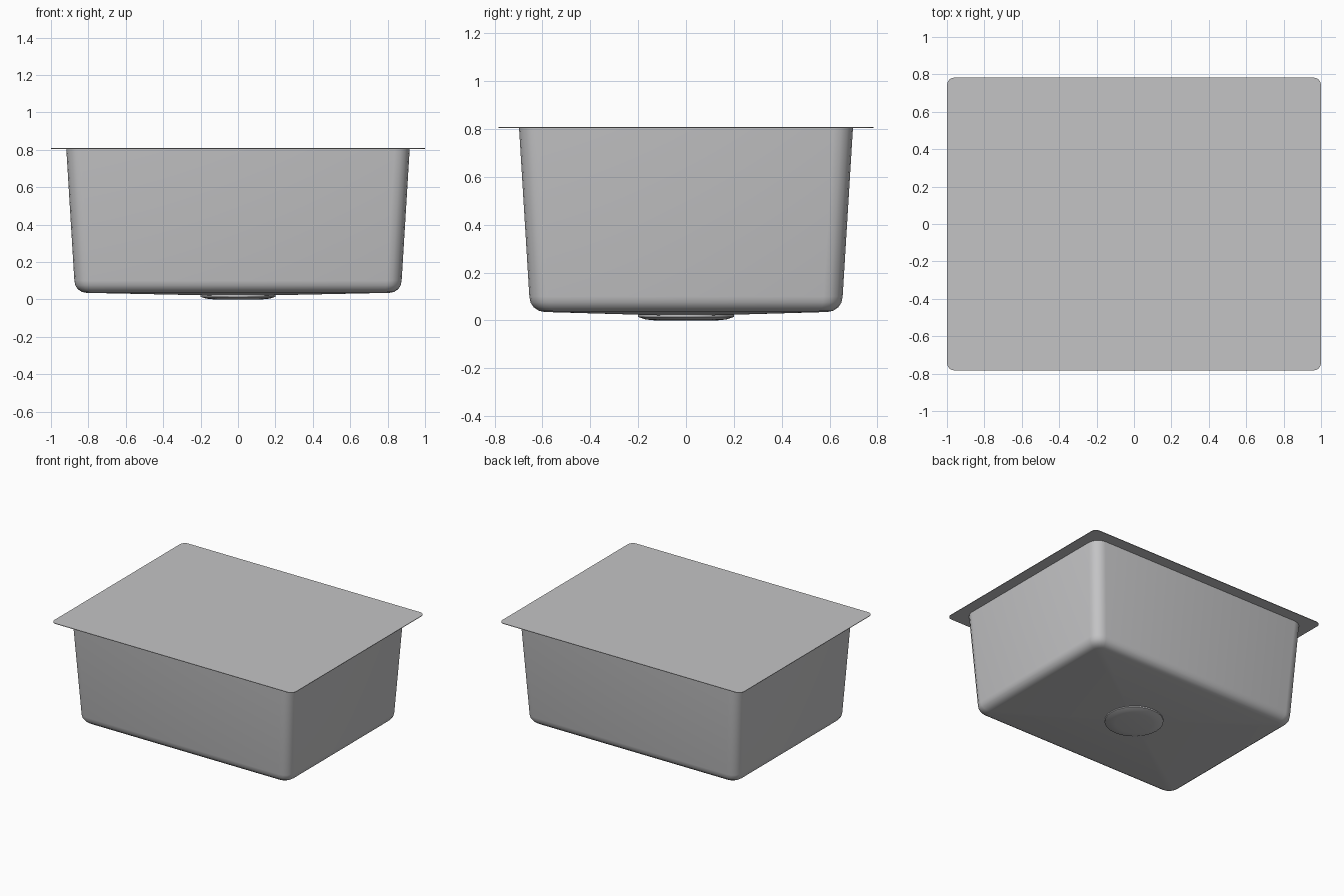
import bpy, bmesh, math

cube = bpy.data.objects.get("Cube")
if cube:
    bpy.data.objects.remove(cube, do_unlink=True)

steel = bpy.data.materials.new("brushed_steel_grey")
steel.use_nodes = True
GREY = (0.55, 0.55, 0.56, 1)
steel.diffuse_color = GREY
steel.node_tree.nodes["Principled BSDF"].inputs["Base Color"].default_value = GREY


def rounded_rect(hx, hy, r, z, seg=4):
    """Counter-clockwise ring of points with rounded corners."""
    pts = []
    for k, (sx, sy) in enumerate([(1, 1), (-1, 1), (-1, -1), (1, -1)]):
        for i in range(seg + 1):
            a = math.pi / 2 * (k + i / seg)
            pts.append((sx * (hx - r) + r * math.cos(a),
                        sy * (hy - r) + r * math.sin(a), z))
    return pts


def circle(r, z, n=24):
    return [(r * math.cos(2 * math.pi * i / n),
             r * math.sin(2 * math.pi * i / n), z) for i in range(n)]


def loft(name, rings, tip=None, cap_start=False, cap_end=False):
    """Skin a stack of rings, listed from top to bottom."""
    bm = bmesh.new()
    loops = [[bm.verts.new(p) for p in ring] for ring in rings]
    n = len(loops[0])
    for a, b in zip(loops, loops[1:]):
        for i in range(n):
            j = (i + 1) % n
            bm.faces.new((a[i], b[i], b[j], a[j]))
    if cap_start:
        bm.faces.new(loops[0])
    if cap_end:
        bm.faces.new(loops[-1][::-1])
    if tip:
        t = bm.verts.new(tip)
        for i in range(n):
            bm.faces.new((loops[-1][i], t, loops[-1][(i + 1) % n]))
    mesh = bpy.data.meshes.new(name)
    bm.to_mesh(mesh)
    bm.free()
    mesh.materials.append(steel)
    obj = bpy.data.objects.new(name, mesh)
    bpy.context.collection.objects.link(obj)
    bpy.ops.object.select_all(action='DESELECT')
    obj.select_set(True)
    bpy.context.view_layer.objects.active = obj
    bpy.ops.object.shade_smooth_by_angle(angle=math.radians(30))
    return obj


# Thin flat top sheet that overhangs the basin as a rim
loft("top_rim", [rounded_rect(1, 0.783, 0.04, z) for z in (0.808, 0.804)],
     cap_start=True, cap_end=True)

# Tapered basin walls, rounded lower edge, floor falling gently to the drain
walls = [rounded_rect(0.918, 0.698, 0.08, 0.804)]
bend = 0.065
for i in range(5):
    a = math.pi / 2 * i / 4
    inset = bend * (1 - math.cos(a))
    walls.append(rounded_rect(0.875 - inset, 0.655 - inset, 0.08 - inset * 0.6,
                              0.1 - bend * math.sin(a)))
loft("basin", walls, tip=(0, 0, 0.018))

# Shallow stepped drain outlet under the floor
loft("drain_outlet", [circle(0.2, 0.024), circle(0.2, 0.014),
                      circle(0.17, 0.004), circle(0.13, 0)], cap_end=True)
